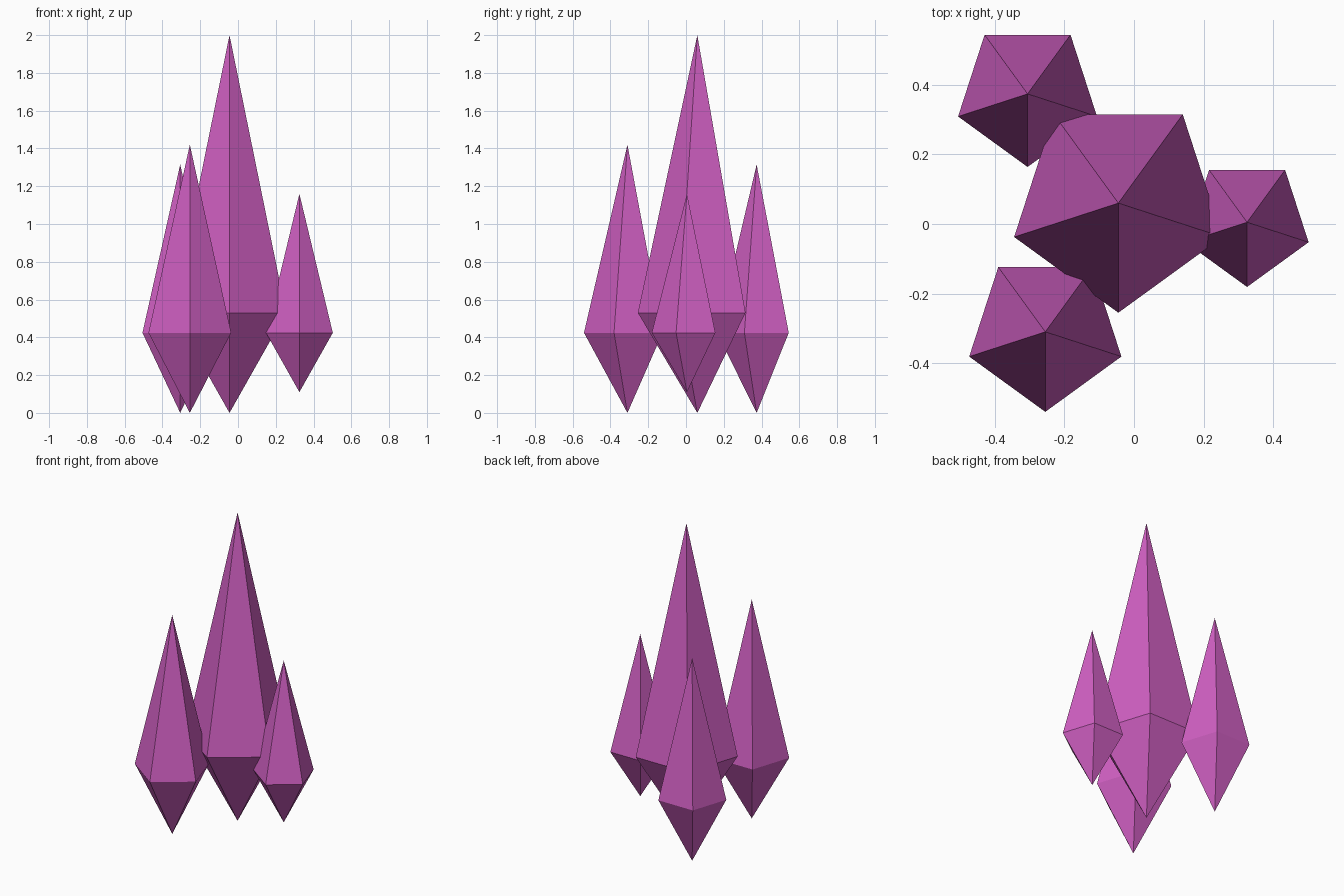
import bpy
import bmesh
from math import cos, sin, pi

cube = bpy.data.objects.get("Cube")
if cube:
    bpy.data.objects.remove(cube, do_unlink=True)

# One crystal colour
violet = bpy.data.materials.new("orchid_violet")
violet.use_nodes = True
colour = (0.63, 0.115, 0.54, 1)
violet.diffuse_color = colour
violet.node_tree.nodes["Principled BSDF"].inputs["Base Color"].default_value = colour


def crystal(name, x, y, radius, bottom, girdle, top, sides=5):
    """Faceted double pyramid with one corner facing the front."""
    bm = bmesh.new()
    ring = []
    for i in range(sides):
        a = -pi / 2 + 2 * pi * i / sides
        ring.append(bm.verts.new((radius * cos(a), radius * sin(a), girdle)))
    tip = bm.verts.new((0, 0, top))
    root = bm.verts.new((0, 0, bottom))
    for a, b in zip(ring, ring[1:] + ring[:1]):
        bm.faces.new((a, b, tip))
        bm.faces.new((b, a, root))
    mesh = bpy.data.meshes.new(name)
    bm.to_mesh(mesh)
    bm.free()
    mesh.materials.append(violet)
    obj = bpy.data.objects.new(name, mesh)
    obj.location = (x, y, 0)
    bpy.context.collection.objects.link(obj)


# Tall centre crystal and the three smaller ones around it
crystal("main_crystal", -0.045, 0.06, 0.315, 0, 0.53, 2.0)
crystal("front_crystal", -0.255, -0.31, 0.23, 0, 0.424, 1.42)
crystal("back_crystal", -0.306, 0.374, 0.21, 0, 0.424, 1.315)
crystal("side_crystal", 0.325, 0.005, 0.186, 0.11, 0.424, 1.16)
